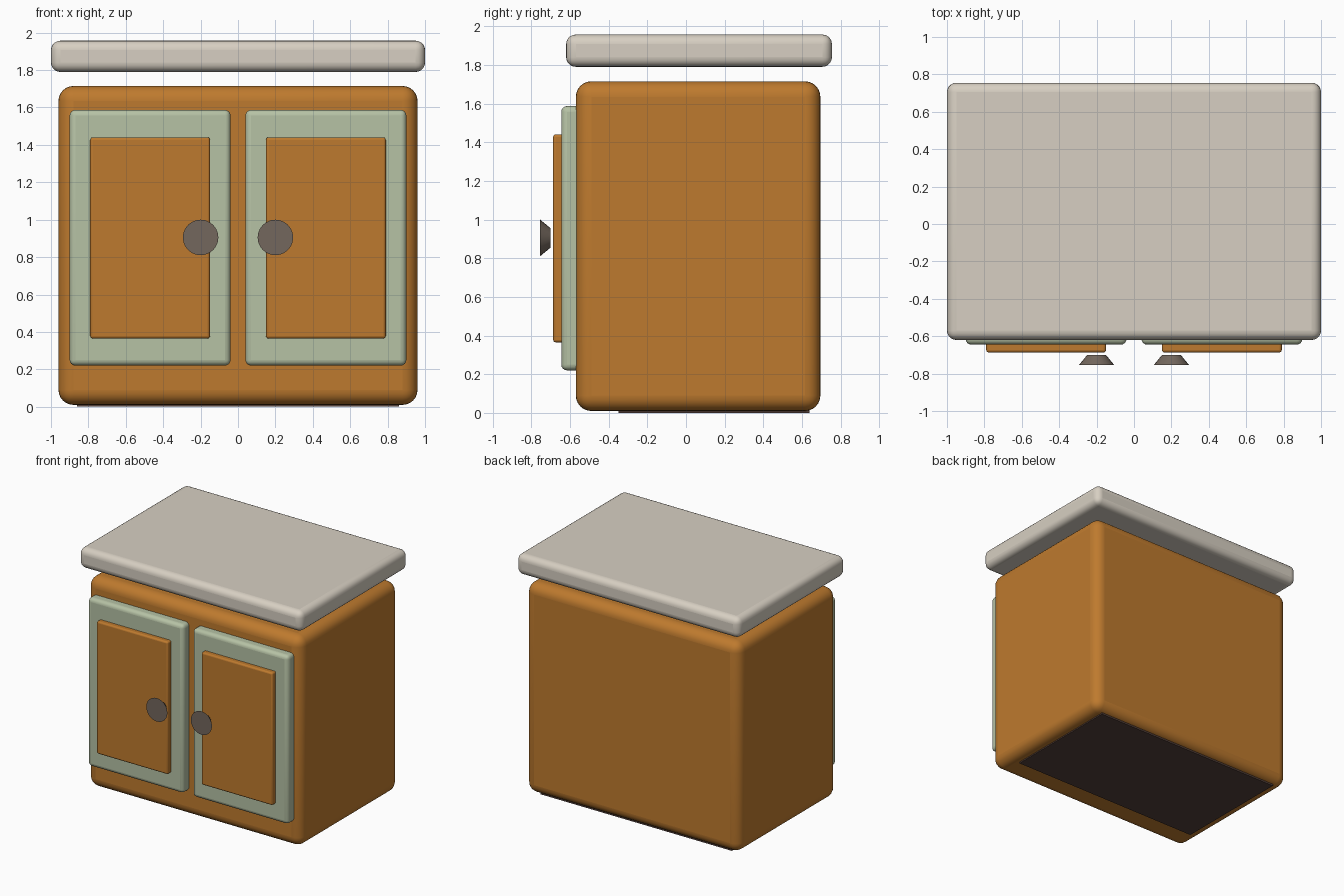
import bpy, math

if "Cube" in bpy.data.objects:
    bpy.data.objects.remove(bpy.data.objects["Cube"])


def material(name, srgb):
    m = bpy.data.materials.new(name)
    lin = [((c / 255 + 0.055) / 1.055) ** 2.4 for c in srgb]
    m.diffuse_color = (*lin, 1)
    m.use_nodes = True
    m.node_tree.nodes["Principled BSDF"].inputs["Base Color"].default_value = m.diffuse_color
    return m


WOOD = material("warm wood", (190, 122, 46))
STONE = material("pale stone", (215, 207, 194))
SAGE = material("sage paint", (182, 194, 165))
METAL = material("dark metal", (115, 103, 93))
DARK = material("dark plinth", (84, 64, 58))


def smooth(ob):
    bpy.context.view_layer.objects.active = ob
    bpy.ops.object.shade_smooth_by_angle(angle=math.radians(35))


def rounded_box(name, lo, hi, radius, mat, segments=4):
    """Box between two corners with rounded edges."""
    bpy.ops.mesh.primitive_cube_add(size=1)
    ob = bpy.context.object
    ob.name = name
    size = [b - a for a, b in zip(lo, hi)]
    for v in ob.data.vertices:
        v.co = [a + s * (c + 0.5) for a, s, c in zip(lo, size, v.co)]
    ob.data.materials.append(mat)
    if radius:
        bev = ob.modifiers.new("rounding", "BEVEL")
        bev.width = radius
        bev.segments = segments
        smooth(ob)
    return ob


# Carcass, plinth and floating worktop
rounded_box("cabinet_body", (-0.96, -0.57, 0.01), (0.96, 0.695, 1.715), 0.08, WOOD, 6)
rounded_box("plinth", (-0.86, -0.35, 0.0), (0.86, 0.64, 0.12), 0, DARK)
rounded_box("worktop", (-1.0, -0.62, 1.79), (1.0, 0.755, 1.957), 0.05, STONE, 5)

# Pair of doors, each with a frame, raised panel and knob
for side, label in ((-1, "left"), (1, "right")):
    def span(a, b):
        return sorted((side * a, side * b))

    x0, x1 = span(0.04, 0.90)
    rounded_box(label + "_door_frame", (x0, -0.645, 0.22), (x1, -0.54, 1.587), 0.03, SAGE)
    x0, x1 = span(0.15, 0.79)
    rounded_box(label + "_door_panel", (x0, -0.687, 0.365), (x1, -0.60, 1.44), 0.013, WOOD, 3)

    # Tapered knob, wide end outwards
    bpy.ops.mesh.primitive_cone_add(vertices=24, radius1=0.095, radius2=0.05, depth=0.055,
                                    location=(side * 0.2, -0.7275, 0.905),
                                    rotation=(-math.pi / 2, 0, 0))
    knob = bpy.context.object
    knob.name = label + "_knob"
    knob.data.materials.append(METAL)
    smooth(knob)
